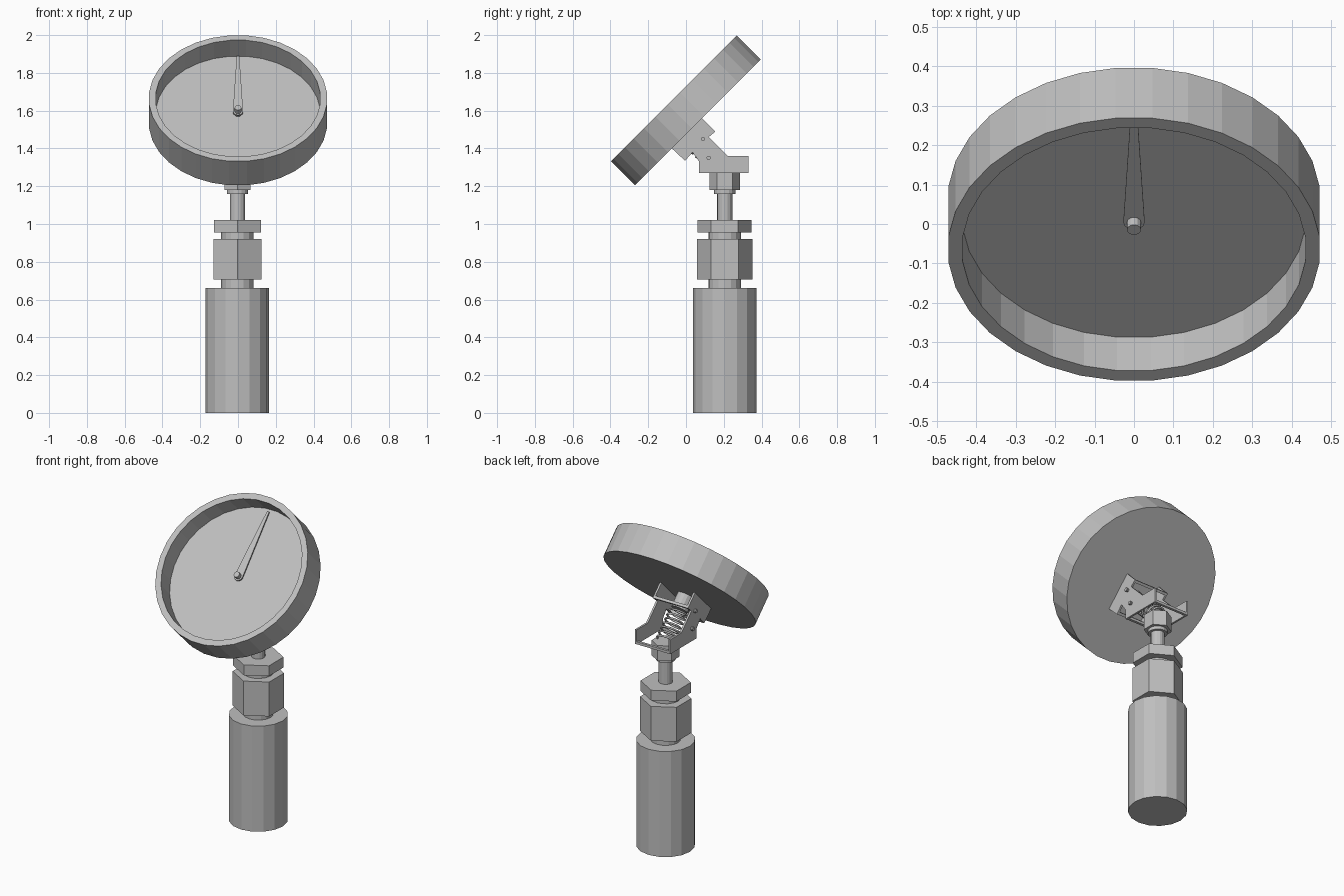
import bpy, bmesh, math
from mathutils import Matrix, Vector

cube = bpy.data.objects.get("Cube")
if cube:
    bpy.data.objects.remove(cube)

grey = bpy.data.materials.new("light grey metal")
grey.use_nodes = True
colour = (0.52, 0.52, 0.52, 1)
grey.diffuse_color = colour
grey.node_tree.nodes["Principled BSDF"].inputs["Base Color"].default_value = colour


def add(name, bm, matrix=Matrix()):
    """Turn a bmesh into a flat-shaded object."""
    bmesh.ops.remove_doubles(bm, verts=bm.verts, dist=1e-5)
    bmesh.ops.recalc_face_normals(bm, faces=bm.faces)
    mesh = bpy.data.meshes.new(name)
    bm.to_mesh(mesh)
    bm.free()
    mesh.materials.append(grey)
    obj = bpy.data.objects.new(name, mesh)
    obj.matrix_world = matrix
    bpy.context.collection.objects.link(obj)
    return obj


def lathe(name, profile, sides, matrix, phase=0.0):
    """Spin a closed (radius, height) profile around local z."""
    bm = bmesh.new()
    verts = [bm.verts.new((r, 0, z)) for r, z in profile]
    edges = [bm.edges.new(pair) for pair in zip(verts, verts[1:])]
    bmesh.ops.rotate(bm, verts=verts, matrix=Matrix.Rotation(phase, 3, "Z"))
    bmesh.ops.spin(bm, geom=verts + edges, axis=(0, 0, 1), cent=(0, 0, 0),
                   angle=math.tau, steps=sides, use_merge=False)
    return add(name, bm, matrix)


def drum(name, r, z0, z1, sides, matrix, phase=0.0):
    return lathe(name, [(0, z0), (r, z0), (r, z1), (0, z1)], sides, matrix, phase)


def plate(name, outline, thickness, matrix):
    """Extrude a flat outline along local z."""
    bm = bmesh.new()
    face = bm.faces.new([bm.verts.new((x, y, 0)) for x, y in outline])
    top = bmesh.ops.extrude_face_region(bm, geom=[face])
    moved = [v for v in top["geom"] if isinstance(v, bmesh.types.BMVert)]
    bmesh.ops.translate(bm, verts=moved, vec=(0, 0, thickness))
    return add(name, bm, matrix)


# Stem, standing upright behind the centre
stem = Matrix.Translation((-0.003, 0.205, 0))
point = math.pi / 2
drum("stem_grip", 0.168, 0, 0.66, 16, stem)
drum("lower_neck", 0.086, 0.66, 0.705, 16, stem)
drum("large_hex_body", 0.146, 0.705, 0.92, 6, stem, point)
drum("upper_neck", 0.086, 0.92, 0.955, 16, stem)
drum("hex_nut", 0.143, 0.955, 1.02, 6, stem, point)
drum("thin_rod", 0.04, 1.02, 1.165, 16, stem)
drum("rod_collar", 0.056, 1.16, 1.185, 16, stem)
drum("small_hex", 0.08, 1.18, 1.275, 6, stem, point)

# Dial case, leaning back at 45 degrees
tilt = Matrix.Rotation(math.radians(45), 4, "X")
dial = Matrix.Translation((0, 0.063, 1.538)) @ tilt
lathe("dial_case", [(0, 0), (0.473, 0), (0.473, 0.18), (0.437, 0.18),
                    (0.437, 0.06), (0, 0.06)], 32, dial, math.pi / 32)

# Pointer with a rounded tail, and its hub
tail = [(0.027 * math.cos(a), 0.027 * math.sin(a))
        for a in (math.pi + i * math.pi / 6 for i in range(7))]
plate("pointer", tail + [(0.007, 0.415), (-0.007, 0.415)], 0.008,
      dial @ Matrix.Translation((0, 0, 0.075)))
drum("pointer_hub", 0.018, 0.06, 0.11, 12, dial)

# Bracket cheeks, drawn in the side plane and mirrored
outline = [(0.07, 1.27), (0.33, 1.27), (0.33, 1.36), (0.22, 1.36), (0.12, 1.46),
           (0.155, 1.49), (0.085, 1.56), (-0.075, 1.40), (-0.005, 1.335),
           (0.035, 1.38), (0.07, 1.33)]
side_plane = Matrix(((0, 0, 1, 0), (1, 0, 0, 0), (0, 1, 0, 0), (0, 0, 0, 1)))
for side, x in (("left", 0.11), ("right", -0.122)):
    plate(side + "_cheek", outline, 0.012, Matrix.Translation((x, 0, 0)) @ side_plane)

# Cross bars joining the cheeks
bars = {"rear_base_bar": (0.322, 1.278, 0), "front_base_bar": (0.08, 1.278, 0),
        "upper_back_bar": (0.143, 1.49, 45), "lower_back_bar": (-0.005, 1.347, 45)}
for name, (y, z, angle) in bars.items():
    bm = bmesh.new()
    bmesh.ops.create_cube(bm, size=1, matrix=Matrix.Diagonal((0.23, 0.016, 0.016, 1)))
    add(name, bm, Matrix.Translation((0, y, z))
        @ Matrix.Rotation(math.radians(angle), 4, "X"))

# Hinge pins with heads outside the cheeks
across = Matrix.Rotation(math.pi / 2, 4, "Y")
for name, y, z in (("upper_pin", 0.09, 1.45), ("lower_pin", 0.12, 1.35)):
    for side, x in (("left", 0.125), ("right", -0.125)):
        drum(f"{side}_{name}", 0.011, -0.012, 0.012, 10,
             Matrix.Translation((x, y, z)) @ across)

# Boss on the back of the dial, and the spring from it to the stem
start, end = Vector((0, 0.205, 1.275)), Vector((0, 0.065, 1.415))
drum("dial_boss", 0.05, 0, 0.09, 16, Matrix.Translation((0, 0.003, 1.478))
     @ Matrix.Rotation(math.radians(-135), 4, "X"))
axis = (end - start).normalized()
right = Vector((1, 0, 0))
other = axis.cross(right)
turns, steps = 7, 14
curve = bpy.data.curves.new("spring", "CURVE")
curve.dimensions = "3D"
curve.bevel_depth = 0.006
curve.bevel_resolution = 1
curve.use_fill_caps = True
spline = curve.splines.new("POLY")
spline.points.add(turns * steps)
for i, p in enumerate(spline.points):
    a = i * math.tau / steps
    pos = start.lerp(end, i / (turns * steps))
    pos += 0.052 * (right * math.cos(a) + other * math.sin(a))
    p.co = (*pos, 1)
curve.materials.append(grey)
bpy.context.collection.objects.link(bpy.data.objects.new("spring", curve))
